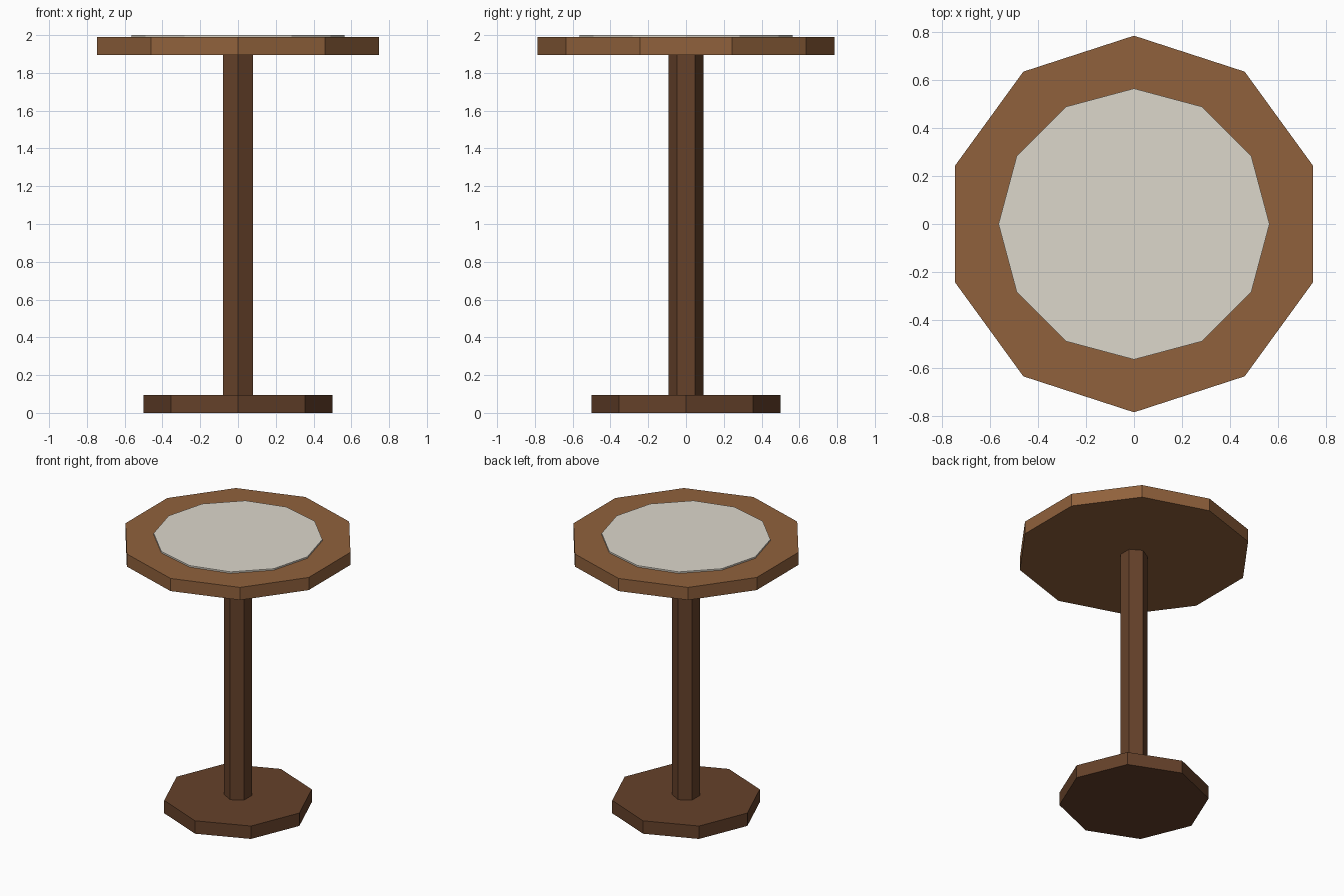
import bpy
import bmesh
from math import cos, sin, pi

if "Cube" in bpy.data.objects:
    bpy.data.objects.remove(bpy.data.objects["Cube"])


def material(name, rgb):
    mat = bpy.data.materials.new(name)
    mat.diffuse_color = (*rgb, 1.0)
    mat.use_nodes = True
    mat.node_tree.nodes["Principled BSDF"].inputs["Base Color"].default_value = mat.diffuse_color
    return mat


def prism(name, sides, radius, z0, z1, start, mat):
    """Upright regular prism whose first corner points along angle start."""
    bm = bmesh.new()
    ring = [bm.verts.new((radius * cos(start + 2 * pi * i / sides),
                          radius * sin(start + 2 * pi * i / sides), z0))
            for i in range(sides)]
    base = bm.faces.new(ring)
    top = bmesh.ops.extrude_face_region(bm, geom=[base], use_keep_orig=True)
    moved = [g for g in top["geom"] if isinstance(g, bmesh.types.BMVert)]
    bmesh.ops.translate(bm, verts=moved, vec=(0, 0, z1 - z0))
    bmesh.ops.recalc_face_normals(bm, faces=bm.faces)
    mesh = bpy.data.meshes.new(name)
    bm.to_mesh(mesh)
    bm.free()
    mesh.materials.append(mat)
    obj = bpy.data.objects.new(name, mesh)
    bpy.context.collection.objects.link(obj)
    return obj


dark_wood = material("dark_wood", (0.13, 0.053, 0.023))
light_wood = material("light_wood", (0.28, 0.12, 0.045))
pale_inlay = material("pale_inlay", (0.72, 0.68, 0.60))

# Octagonal foot
prism("base", 8, 0.50, 0.0, 0.095, 0, dark_wood)
# Hexagonal post, corners facing front and back
prism("column", 6, 0.093, 0.095, 1.896, pi / 2, dark_wood)
# Ten-sided top, corners facing front and back
prism("table_top", 10, 0.785, 1.896, 1.989, pi / 2, light_wood)
# Twelve-sided thin inlay resting on the top
prism("inlay", 12, 0.565, 1.989, 2.0, 0, pale_inlay)
